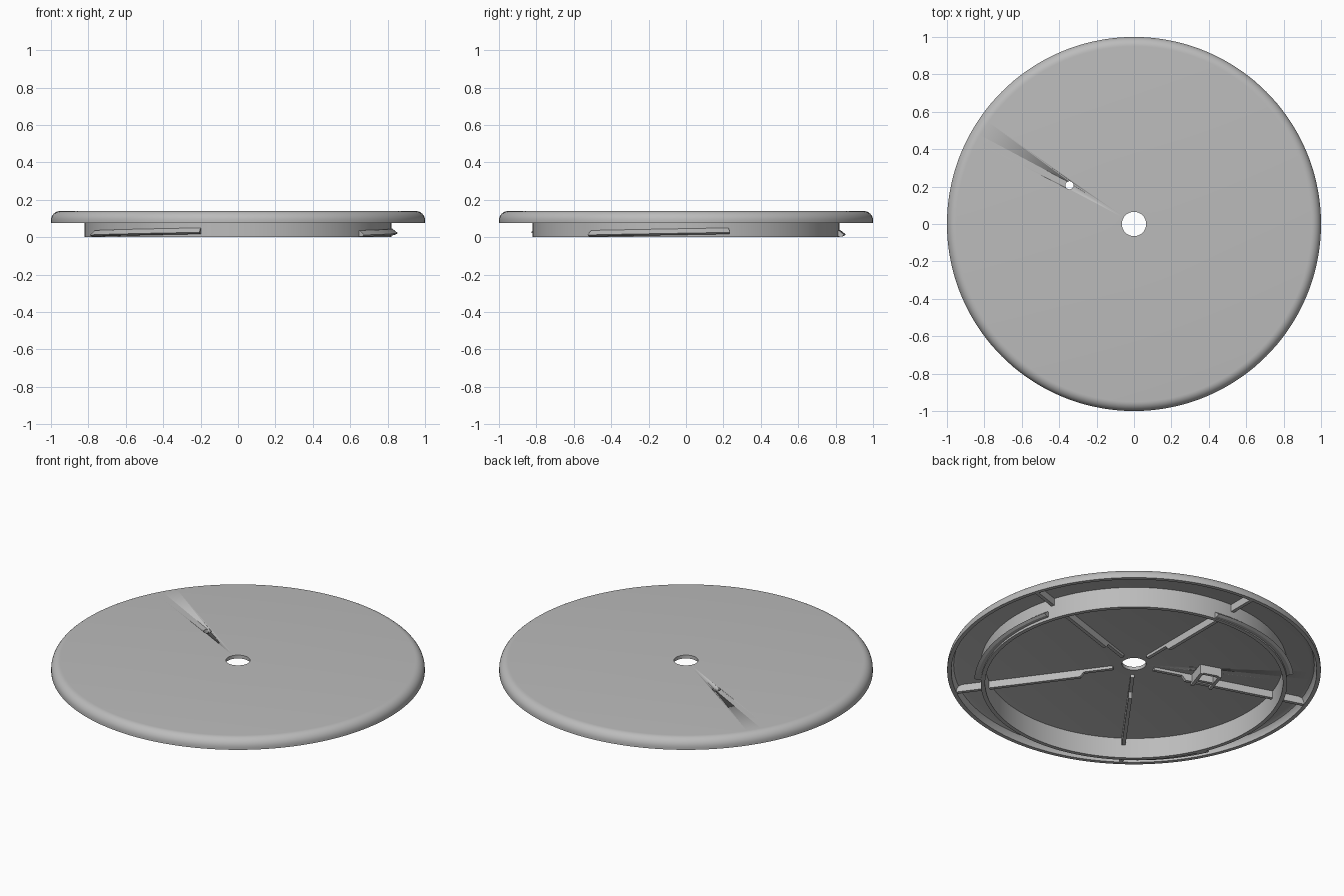
import bpy, bmesh
from math import sin, cos, radians, pi
from mathutils import Matrix, Vector

cube = bpy.data.objects.get("Cube")
if cube:
    bpy.data.objects.remove(cube)

grey = bpy.data.materials.new("plain_grey")
grey.use_nodes = True
grey.diffuse_color = (0.5, 0.5, 0.5, 1)
grey.node_tree.nodes["Principled BSDF"].inputs["Base Color"].default_value = grey.diffuse_color


def finish(name, bm, smooth=True):
    bmesh.ops.recalc_face_normals(bm, faces=bm.faces)
    mesh = bpy.data.meshes.new(name)
    bm.to_mesh(mesh)
    bm.free()
    mesh.materials.append(grey)
    obj = bpy.data.objects.new(name, mesh)
    bpy.context.collection.objects.link(obj)
    bpy.ops.object.select_all(action='DESELECT')
    obj.select_set(True)
    bpy.context.view_layer.objects.active = obj
    if smooth:
        bpy.ops.object.shade_smooth_by_angle(angle=radians(30))
    return obj


def sweep(name, profile, start=0, end=360, steps=144, rise=0):
    """Turn a closed (radius, z) profile about z, optionally climbing."""
    bm = bmesh.new()
    full = end - start == 360
    rings = []
    for i in range(steps if full else steps + 1):
        f = i / steps
        a = radians(start + (end - start) * f)
        rings.append([bm.verts.new((r * cos(a), r * sin(a), z + rise * f)) for r, z in profile])
    n = len(profile)
    for i in range(steps):
        a, b = rings[i], rings[(i + 1) % len(rings)]
        for j in range(n):
            k = (j + 1) % n
            bm.faces.new((a[j], b[j], b[k], a[k]))
    if not full:
        bm.faces.new(rings[0])
        bm.faces.new(rings[-1])
    return finish(name, bm)


def slab(name, outline, t0, t1, angle):
    """Upright plate: (radius, z) outline, between sideways offsets, on a spoke angle."""
    bm = bmesh.new()
    face = bm.faces.new([bm.verts.new((r, t0, z)) for r, z in outline])
    moved = bmesh.ops.extrude_face_region(bm, geom=[face])["geom"]
    bmesh.ops.translate(bm, verts=[g for g in moved if isinstance(g, bmesh.types.BMVert)],
                        vec=Vector((0, t1 - t0, 0)))
    bm.transform(Matrix.Rotation(radians(angle), 4, 'Z'))
    return finish(name, bm, False)


def box(name, r0, r1, t0, t1, z0, z1, angle):
    return slab(name, [(r0, z0), (r1, z0), (r1, z1), (r0, z1)], t0, t1, angle)


# Lid: disc with rounded shoulder, shallow rim and centre hole
TOP, UNDER, RIM = 0.14, 0.12, 0.077
shoulder = [(0.95 + 0.05 * sin(i * pi / 16), 0.09 + 0.05 * cos(i * pi / 16)) for i in range(9)]
lid = sweep("lid", [(0.065, UNDER), (0.065, TOP)] + shoulder
            + [(1, RIM), (0.978, RIM), (0.975, 0.098), (0.965, 0.113), (0.945, UNDER)])

# Small vent hole through the lid
bm = bmesh.new()
bmesh.ops.create_cone(bm, cap_ends=True, segments=24, radius1=0.022, radius2=0.022, depth=0.2,
                      matrix=Matrix.Translation((-0.345, 0.207, 0.13)))
cutter = finish("vent_cutter", bm)
cutter.hide_render = True
cut = lid.modifiers.new("vent", 'BOOLEAN')
cut.operation = 'DIFFERENCE'
cut.solver = 'EXACT'
cut.object = cutter
bpy.context.view_layer.objects.active = lid
bpy.ops.object.modifier_apply(modifier=cut.name)
bpy.data.objects.remove(cutter)

# Collar that drops into the opening
sweep("collar", [(0.797, 0), (0.82, 0), (0.82, UNDER + 0.005), (0.797, UNDER + 0.005)])

# Three climbing wedge threads around the collar
wedge = [(0.81, 0.003), (0.84, 0.003), (0.855, 0.012), (0.825, 0.036), (0.81, 0.036)]
for i in range(3):
    sweep(f"thread_{i + 1}", wedge, -38 + 120 * i, 16 + 120 * i, 24, 0.014)

# Five stepped stiffening ribs
rib = [(0.115, 0.104), (0.275, 0.104), (0.295, 0.078), (0.98, 0.078), (0.965, 0.125), (0.115, 0.125)]
for i in range(5):
    slab(f"rib_{i + 1}", rib, -0.01, 0.01, 18 + 72 * i)

# Small open housing beside one rib, around the vent
for i, r in enumerate((0.33, 0.435)):
    box(f"housing_end_{i + 1}", r, r + 0.018, -0.13, 0.01, 0.064, 0.125, 162)
for i, t in enumerate((-0.13, -0.05)):
    box(f"housing_side_{i + 1}", 0.335, 0.45, t, t + 0.018, 0.07, 0.125, 162)
